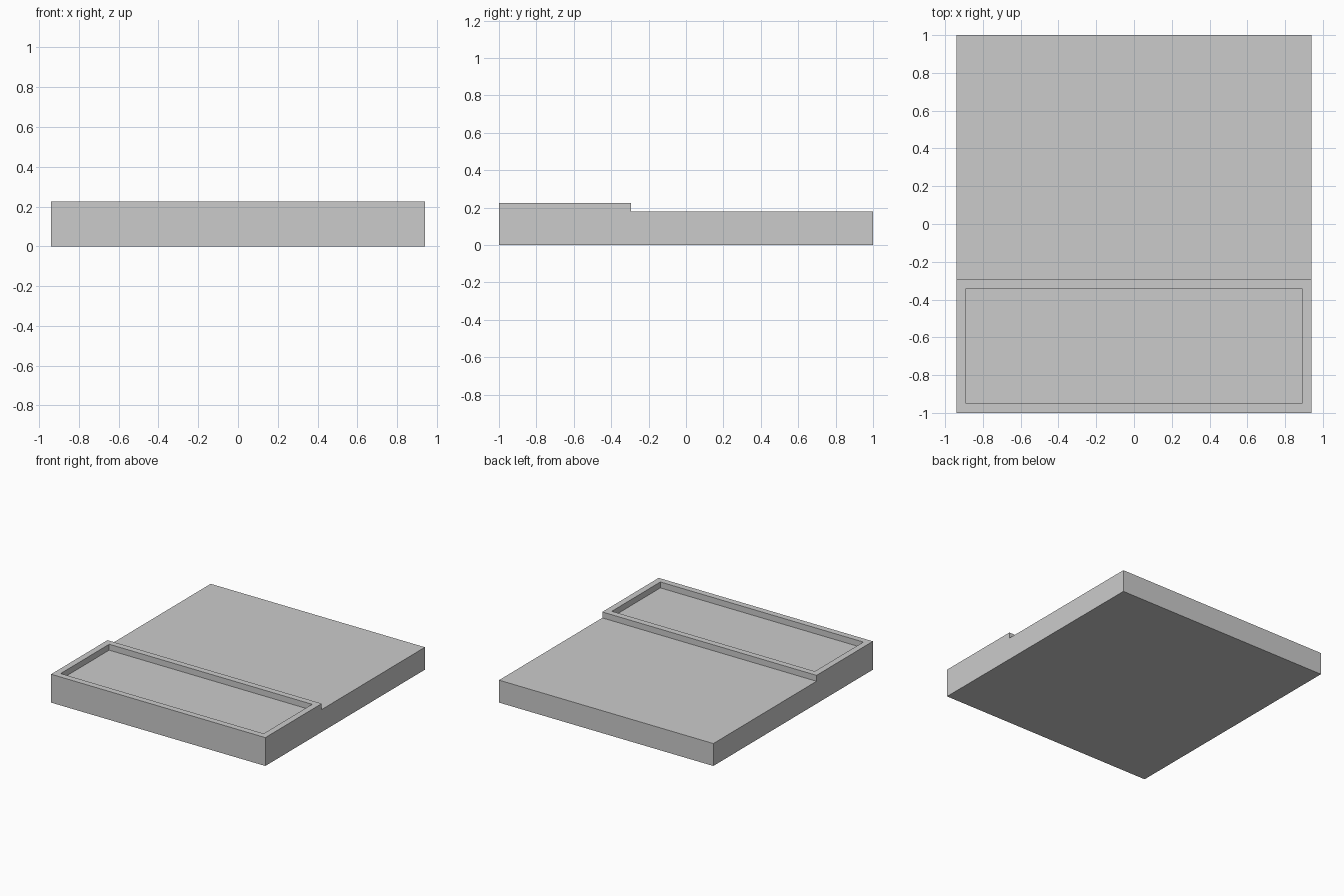
import bpy, bmesh
from mathutils import Matrix

cube = bpy.data.objects.get("Cube")
if cube:
    bpy.data.objects.remove(cube, do_unlink=True)

WIDTH, LENGTH = 1.88, 2.0
DECK_Z, RIM_Z = 0.178, 0.225
STEP_Y, RIM_W = -0.293, 0.07

grey = bpy.data.materials.new("light_grey")
grey.use_nodes = True
colour = (0.6, 0.6, 0.6, 1)
grey.diffuse_color = colour
grey.node_tree.nodes["Principled BSDF"].inputs["Base Color"].default_value = colour

bm = bmesh.new()

# Flat slab standing on the ground
bmesh.ops.create_cube(bm, size=1, matrix=Matrix.Translation((0, 0, DECK_Z / 2))
                      @ Matrix.Diagonal((WIDTH, LENGTH, DECK_Z, 1)))
bmesh.ops.bisect_plane(bm, geom=bm.verts[:] + bm.edges[:] + bm.faces[:],
                       plane_co=(0, STEP_Y, 0), plane_no=(0, 1, 0))
bm.normal_update()

# Front part of the top becomes a tray: inset the floor, raise the rim around it
floor = next(f for f in bm.faces
             if f.normal.z > 0.9 and f.calc_center_median().y < STEP_Y)
rim = bmesh.ops.inset_region(bm, faces=[floor], thickness=RIM_W)["faces"]
raised = bmesh.ops.extrude_face_region(bm, geom=rim)["geom"]
bmesh.ops.delete(bm, geom=rim, context="FACES_ONLY")
bmesh.ops.translate(bm, vec=(0, 0, RIM_Z - DECK_Z),
                    verts=[g for g in raised if isinstance(g, bmesh.types.BMVert)])

# Merge coplanar faces into clean flat sides
bmesh.ops.dissolve_limit(bm, angle_limit=0.01, verts=bm.verts[:], edges=bm.edges[:])
bmesh.ops.recalc_face_normals(bm, faces=bm.faces[:])

mesh = bpy.data.meshes.new("slab_with_tray")
bm.to_mesh(mesh)
bm.free()
mesh.materials.append(grey)
bpy.context.collection.objects.link(bpy.data.objects.new("slab_with_tray", mesh))
